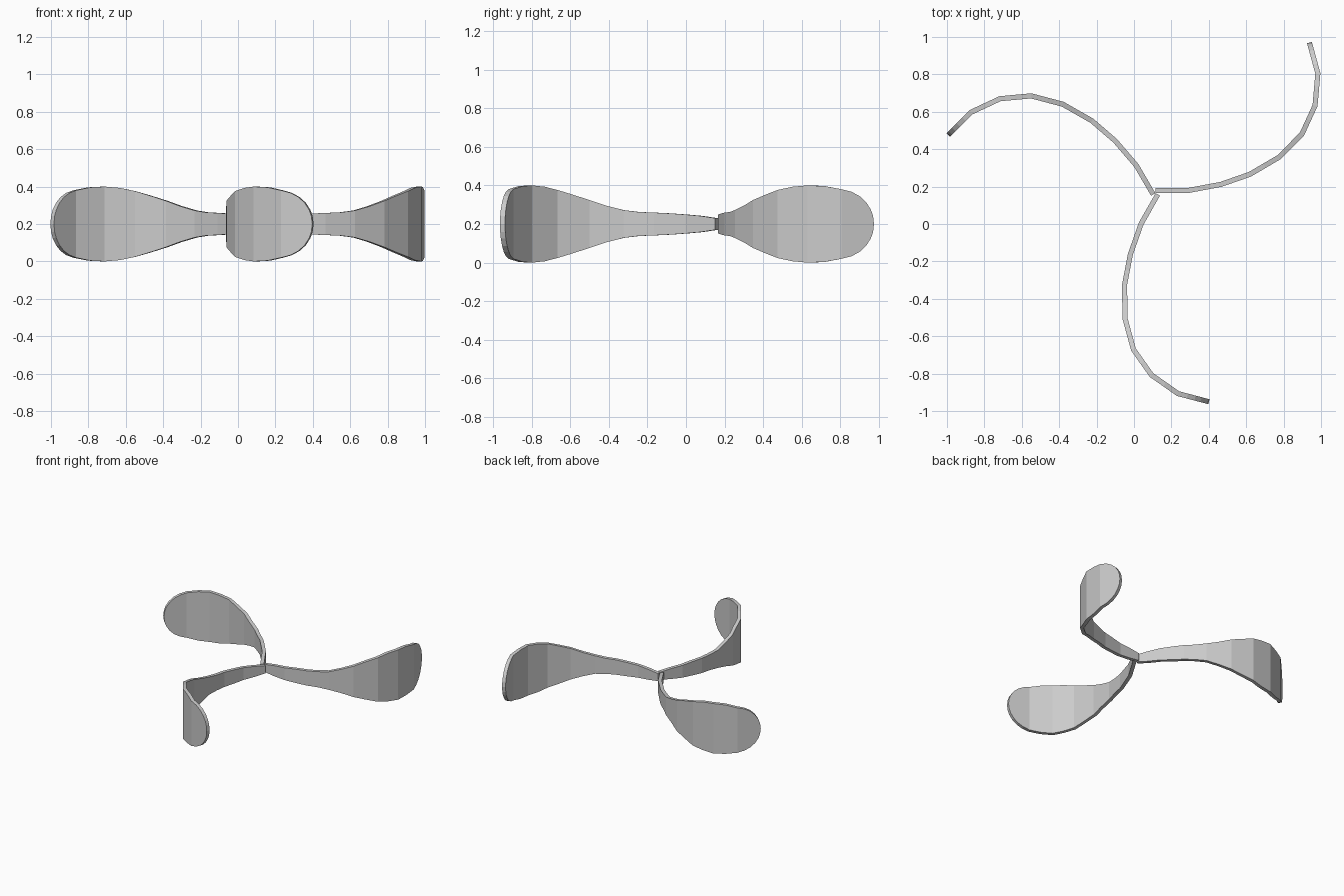
import bpy
import bmesh
from math import radians, sqrt
from mathutils import Matrix, Vector

cube = bpy.data.objects.get("Cube")
if cube:
    bpy.data.objects.remove(cube, do_unlink=True)

HUB = Vector((0.115, 0.165, 0.2))
THICKNESS = 0.027

# Bend points of one blade's centreline, seen from above
BENDS = [(0.115, 0.179), (0.294, 0.18), (0.465, 0.212), (0.62, 0.266), (0.775, 0.357),
         (0.898, 0.481), (0.968, 0.633), (0.983, 0.805), (0.938, 0.97)]
# Half height at every half bend, up to where the rounded tip starts
HALF = [0.03, 0.042, 0.049, 0.055, 0.059, 0.062, 0.072, 0.095, 0.124,
        0.151, 0.176, 0.193, 0.2, 0.196, 0.18]
TIP_STEPS = [0.3, 0.55, 0.75, 0.9, 0.97]

metal = bpy.data.materials.new("plain grey")
metal.use_nodes = True
grey = (0.6, 0.6, 0.6, 1)
metal.diffuse_color = grey
metal.node_tree.nodes["Principled BSDF"].inputs["Base Color"].default_value = grey


def centre(t):
    i = min(int(t), len(BENDS) - 2)
    p = Vector(BENDS[i]).lerp(Vector(BENDS[i + 1]), t - i)
    return Vector((p.x, p.y, HUB.z)) - HUB


def add_blade(name, angle):
    stations = [(i / 2, h) for i, h in enumerate(HALF)]
    start = stations[-1][0]
    stations += [(start + u, HALF[-1] * sqrt(1 - u) * (1 + 0.35 * u)) for u in TIP_STEPS]

    # Upright curved strip closed by a single tip point
    bm = bmesh.new()
    rows = []
    for t, h in stations:
        c = centre(t)
        rows.append([bm.verts.new(c + Vector((0, 0, s * h))) for s in (-1, 1)])
    for a, b in zip(rows, rows[1:]):
        bm.faces.new((a[0], b[0], b[1], a[1]))
    tip = bm.verts.new(centre(start + 1))
    bm.faces.new((rows[-1][0], tip, rows[-1][1]))
    bm.transform(Matrix.Translation(HUB) @ Matrix.Rotation(radians(angle), 4, 'Z'))
    mesh = bpy.data.meshes.new(name)
    bm.to_mesh(mesh)
    bm.free()
    mesh.materials.append(metal)
    blade = bpy.data.objects.new(name, mesh)
    bpy.context.collection.objects.link(blade)

    # Sheet thickness
    solid = blade.modifiers.new("thickness", 'SOLIDIFY')
    solid.thickness = THICKNESS
    solid.offset = 0
    solid.use_even_offset = True


for name, angle in (("left_blade", 0), ("right_blade", 120), ("front_blade", 240)):
    add_blade(name, angle)
